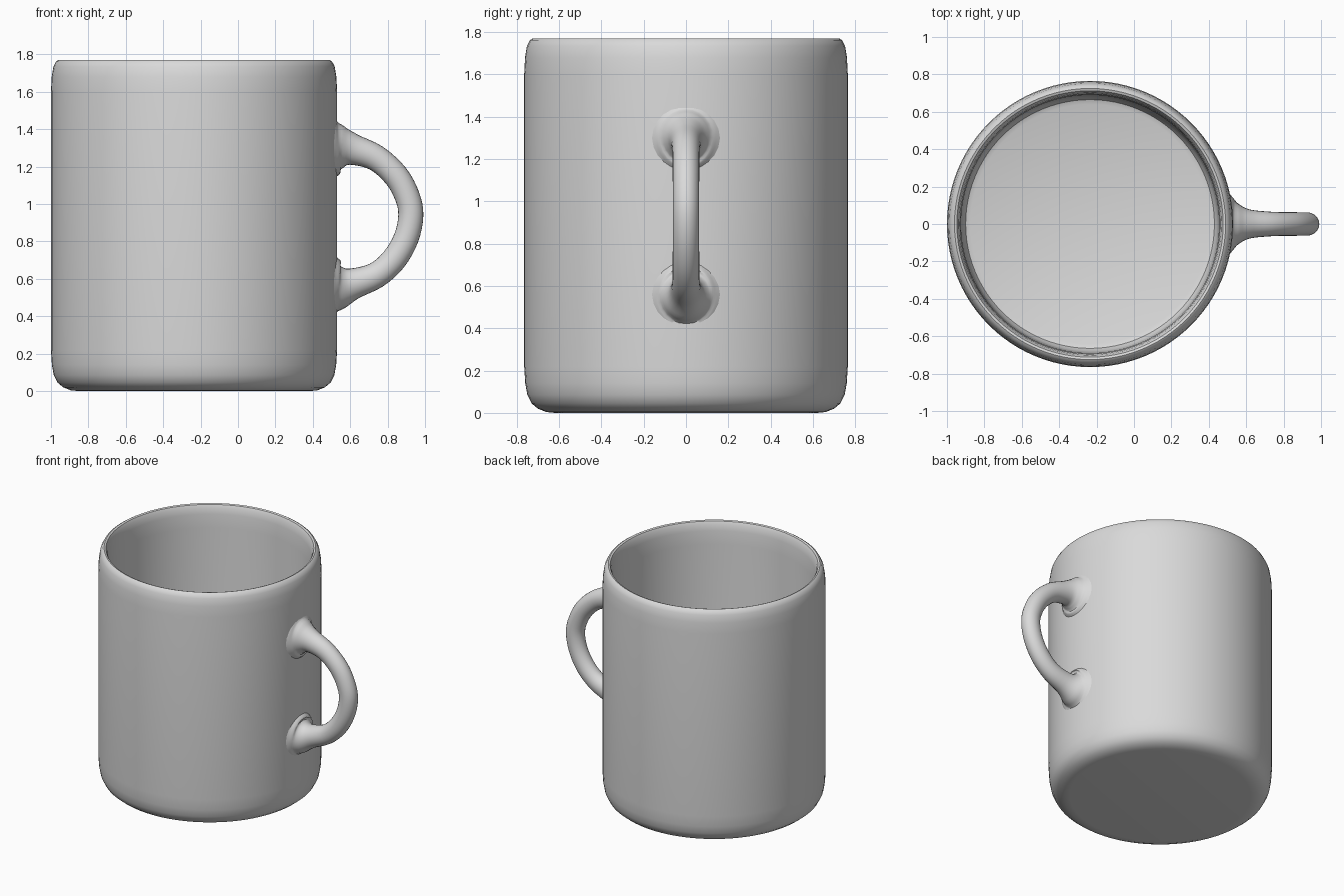
import bpy, bmesh, math
from mathutils import Vector

if "Cube" in bpy.data.objects:
    bpy.data.objects.remove(bpy.data.objects["Cube"])

CX = -0.235  # axis of the cup

grey = bpy.data.materials.new("light_grey_ceramic")
grey.diffuse_color = (0.7, 0.7, 0.7, 1)
grey.use_nodes = True
grey.node_tree.nodes["Principled BSDF"].inputs["Base Color"].default_value = grey.diffuse_color


def build(name, rings):
    """Skin a list of closed vertex rings and cap both ends."""
    bm = bmesh.new()
    loops = [[bm.verts.new(p) for p in ring] for ring in rings]
    n = len(loops[0])
    for a, b in zip(loops, loops[1:]):
        for i in range(n):
            j = (i + 1) % n
            bm.faces.new((a[i], a[j], b[j], b[i]))
    bm.faces.new(loops[0][::-1])
    bm.faces.new(loops[-1])
    bmesh.ops.recalc_face_normals(bm, faces=bm.faces[:])
    me = bpy.data.meshes.new(name)
    bm.to_mesh(me)
    bm.free()
    me.materials.append(grey)
    ob = bpy.data.objects.new(name, me)
    bpy.context.collection.objects.link(ob)
    bpy.ops.object.select_all(action='DESELECT')
    ob.select_set(True)
    bpy.context.view_layer.objects.active = ob
    bpy.ops.object.shade_smooth_by_angle(angle=math.radians(40))
    return ob


def catmull(pts, steps):
    out = []
    for i in range(len(pts) - 1):
        p0, p1 = pts[max(i - 1, 0)], pts[i]
        p2, p3 = pts[i + 1], pts[min(i + 2, len(pts) - 1)]
        for s in range(steps):
            t = s / steps
            out.append(0.5 * (2 * p1 + (p2 - p0) * t + (2 * p0 - 5 * p1 + 4 * p2 - p3) * t * t
                              + (3 * p1 - p0 - 3 * p2 + p3) * t ** 3))
    return out + [pts[-1]]


# Cup: outside wall, rounded rim, inside wall and floor (radius, height)
profile = [(0.62, 0.0), (0.66, 0.004), (0.70, 0.02), (0.73, 0.045), (0.75, 0.085), (0.76, 0.14),
           (0.765, 0.22), (0.765, 1.60), (0.761, 1.68), (0.752, 1.735), (0.738, 1.762),
           (0.725, 1.77), (0.712, 1.765), (0.702, 1.745), (0.695, 1.70), (0.69, 1.60),
           (0.685, 0.20), (0.68, 0.14), (0.665, 0.11), (0.64, 0.10)]
SEG = 96
build("cup", [[(CX + r * math.cos(2 * math.pi * i / SEG), r * math.sin(2 * math.pi * i / SEG), z)
               for i in range(SEG)] for r, z in profile])

# Handle: round tube flaring into the wall (x, z, tube radius)
path = [(0.50, 1.30, 0.19), (0.53, 1.30, 0.15), (0.56, 1.30, 0.115), (0.62, 1.29, 0.083),
        (0.74, 1.245, 0.07), (0.845, 1.15, 0.068), (0.905, 1.04, 0.067), (0.924, 0.94, 0.067),
        (0.90, 0.82, 0.067), (0.835, 0.705, 0.068), (0.74, 0.62, 0.07), (0.62, 0.575, 0.083),
        (0.56, 0.56, 0.115), (0.53, 0.56, 0.15), (0.50, 0.56, 0.19)]
pts = catmull([Vector(p) for p in path], 4)
rings = []
for k, p in enumerate(pts):
    d = pts[min(k + 1, len(pts) - 1)] - pts[max(k - 1, 0)]
    nrm = Vector((-d.y, d.x)).normalized()
    ring = []
    for i in range(24):
        a = 2 * math.pi * i / 24
        c, s = p.z * math.cos(a), p.z * 0.93 * math.sin(a)
        ring.append((p.x + nrm.x * c, s, p.y + nrm.y * c))
    rings.append(ring)
build("handle", rings)
